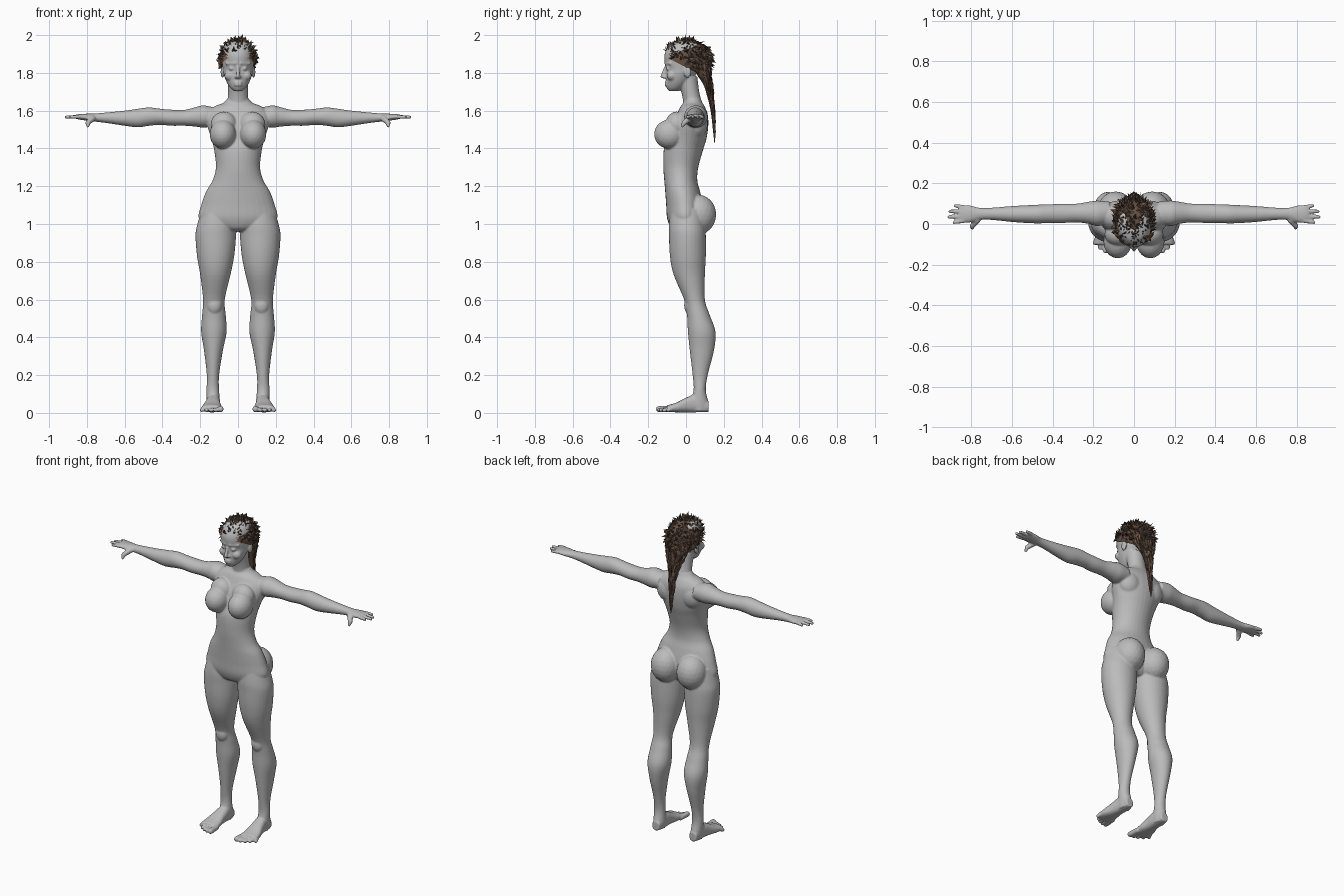
import bpy, bmesh, math, random
from mathutils import Vector, Matrix

random.seed(4)
cube = bpy.data.objects.get("Cube")
if cube:
    bpy.data.objects.remove(cube)


def material(name, rgb):
    m = bpy.data.materials.new(name)
    m.use_nodes = True
    m.diffuse_color = (*rgb, 1)
    bsdf = m.node_tree.nodes["Principled BSDF"]
    bsdf.inputs["Base Color"].default_value = (*rgb, 1)
    bsdf.inputs["Roughness"].default_value = 0.7
    return m


skin = material("grey clay", (.5, .5, .5))
browns = [material("mid brown", (.13, .08, .055)),
          material("dark brown", (.06, .04, .03)),
          material("light brown", (.2, .125, .085))]

# All shapes are laid out in hundredths and scaled down when finished.


def refine(rows, n=5):
    """Smooth interpolation between cross-section rows."""
    pad = [rows[0], *rows, rows[-1]]
    out = []
    for quad in zip(pad, pad[1:], pad[2:], pad[3:]):
        for k in range(n):
            u = k / n
            out.append([.5 * (2*b + (c-a)*u + (2*a-5*b+4*c-d)*u*u + (3*b-a-3*c+d)*u**3)
                        for a, b, c, d in zip(*quad)])
    return out + [list(rows[-1])]


def loft(bm, axis, rows, power=1, sides=32, n=5):
    """Rows are (position, low and high of first axis, low and high of second)."""
    rings = []
    for t, a0, a1, b0, b1 in refine(rows, n):
        ring = []
        for i in range(sides):
            w = math.tau * i / sides
            c, s = math.cos(w), math.sin(w)
            a = (a0 + a1) / 2 + (a1 - a0) / 2 * math.copysign(abs(c)**power, c)
            b = (b0 + b1) / 2 + (b1 - b0) / 2 * math.copysign(abs(s)**power, s)
            ring.append(bm.verts.new({"x": (t, a, b), "y": (a, t, b), "z": (a, b, t)}[axis]))
        rings.append(ring)
    for r, q in zip(rings, rings[1:]):
        for i in range(sides):
            j = (i + 1) % sides
            bm.faces.new((r[i], r[j], q[j], q[i]))
    bm.faces.new(rings[0])
    bm.faces.new(rings[-1])


def ball(bm, centre, radii, detail=3):
    m = Matrix.Translation(centre) @ Matrix.Diagonal((*radii, 1))
    return bmesh.ops.create_icosphere(bm, subdivisions=detail, radius=1, matrix=m)["verts"]


def finger(bm, p, q, r0, r1, n=14):
    p, q = Vector(p), Vector(q)
    for k in range(n + 1):
        r = r0 + (r1 - r0) * k / n
        ball(bm, p.lerp(q, k / n), (r, r, r), 2)


def finish(bm, name, mats):
    bmesh.ops.recalc_face_normals(bm, faces=bm.faces)
    bmesh.ops.scale(bm, vec=(.01, .01, .01), verts=bm.verts)
    me = bpy.data.meshes.new(name)
    bm.to_mesh(me)
    bm.free()
    for m in mats:
        me.materials.append(m)
    ob = bpy.data.objects.new(name, me)
    bpy.context.scene.collection.objects.link(ob)
    return ob


body = bmesh.new()

# Leg
loft(body, "z", [(108, 3, 19, -8, 9), (100, 1, 21.5, -9, 10), (94, 1, 22.5, -9, 10.5),
                 (83, 2, 21.7, -8.5, 10.5), (73, 4, 20, -6.5, 10), (60, 7, 18.5, -1, 10),
                 (52, 6.5, 19, .5, 12.5), (43, 6, 19.5, 1, 15.6), (33, 8, 18, 2, 14.8),
                 (20, 10, 16.5, 3.5, 11.5), (12, 10, 16.7, 4, 10.5), (5, 9.5, 16.5, 2, 12),
                 (1, 10, 16, 2, 12)])
ball(body, (12.5, 2, 57), (4, 3, 5))
# Foot and toes
loft(body, "y", [(12, 10.5, 15.5, .5, 6), (5, 9.5, 16.5, .3, 9.5), (0, 9.3, 17.5, .3, 8),
                 (-5, 8.6, 19, .3, 5.5), (-10, 8.5, 19.5, .5, 4)], power=.8)
for i in range(5):
    r = 1.7 if i == 0 else 1.3 - .06 * i
    finger(body, (9.6 + 2.3*i, -8, 2), (9.2 + 2.5*i, -14.3 + .35*i*i - .2*i, r + .3), r, r)
# Arm and palm
loft(body, "x", [(12, 0, 11, 152, 161.5), (18, -1, 11.5, 151, 162.8), (22, 0, 11, 151.5, 162),
                 (28, .8, 10, 152, 160.5), (35, .5, 10, 152, 160.5), (41, .5, 9.7, 152.5, 161),
                 (47, .3, 9.5, 152, 161.7), (53, .5, 9.2, 151.2, 161), (60, 1, 8.8, 152, 160),
                 (70, 2, 8, 153.5, 159), (76, 2, 8, 154.2, 158.5), (80, .8, 9, 154.7, 158.4),
                 (84, .6, 9.3, 155.3, 158.2), (86, 1.2, 9, 155.8, 157.8)])
# Fingers and thumb
for y, tip_y, tip_x in ((1.5, .8, 88.5), (3.8, 3.4, 91), (6.2, 6.2, 90.5), (8.3, 9, 87.8)):
    finger(body, (84, y, 156.8), (tip_x, tip_y, 156.6), 1.15, .9)
finger(body, (77, 2, 155.8), (79.5, -1, 153.6), 1.7, 1.4)
finger(body, (79.5, -1, 153.6), (79.5, -2, 151.8), 1.3, .9)
# Chest and seat muscles
ball(body, (8, -8.7, 147.5), (7, 8.2, 7.8))
ball(body, (7.5, -5, 152.5), (7, 6, 7))
ball(body, (9, 6.6, 105), (9, 9.4, 10.5))
ball(body, (8, 5.5, 153), (7.5, 6, 8))
# Eye, brow, cheek and ear
ball(body, (3.3, -9.2, 182.3), (1.6, 1.5, 1.2))
finger(body, (1.5, -10.6, 185), (6, -8.3, 185), .9, .8)
ball(body, (4.4, -7.6, 178.5), (2.8, 2.6, 2.6))
ball(body, (8.2, .8, 180.5), (1, 2, 3.2))

# Mirror the paired parts to the other side
copy = bmesh.ops.duplicate(body, geom=body.verts[:] + body.edges[:] + body.faces[:])
bmesh.ops.scale(body, vec=(-1, 1, 1), verts=[g for g in copy["geom"] if isinstance(g, bmesh.types.BMVert)])

# Torso
torso = [(166, 6, -1, 8), (164, 8, -1.5, 8.8), (162, 13, -3, 10), (158, 17, -5, 11.5),
         (152, 16.3, -8, 11.8), (145, 14, -10, 10.8), (139, 12.6, -11.8, 9), (130, 11.7, -12, 6.5),
         (123, 13.5, -11.5, 6), (117, 17, -11, 7.5), (110, 19.5, -10.5, 9), (103, 20.8, -10, 9),
         (98, 15, -8, 7), (96, 7, -5, 5)]
loft(body, "z", [(z, -w, w, f, b) for z, w, f, b in torso])
# Neck
loft(body, "z", [(158, -6, 6, -2, 10), (164, -5.6, 5.6, -1.5, 8.5), (170, -5.3, 5.3, -2.5, 7),
                 (178, -5.5, 5.5, -5, 6)])
# Head
head = [(170.3, 2, -9, -4), (172, 4, -10.2, -1), (175, 6, -10.5, 2), (179, 7.5, -10.7, 5),
        (182, 8, -10.4, 7), (185, 8.4, -11.2, 9), (190, 8.6, -11.3, 10), (195, 7, -8.5, 8),
        (197, 3, -4, 4)]
loft(body, "z", [(z, -w, w, f, b) for z, w, f, b in head])
# Nose and lips
finger(body, (0, -10.8, 183), (0, -12.4, 178.2), .8, 1.2)
ball(body, (0, -11.2, 177.8), (1.9, 1.1, .9))
for z in (174.9, 173.6):
    ball(body, (0, -10.2, z), (2.3, 1.2, .75))

# Fuse the parts into one smooth skin
body = finish(body, "body", [skin])
fuse = body.modifiers.new("fuse", "REMESH")
fuse.mode = "VOXEL"
fuse.voxel_size = .005
fuse.use_smooth_shade = True
soften = body.modifiers.new("soften", "SMOOTH")
soften.factor = .5
soften.iterations = 5


def lock(bm, root, direction, length, width, mat):
    """A pointed leaf-shaped tuft of hair."""
    d = direction.normalized()
    side = d.orthogonal().normalized()
    side.rotate(Matrix.Rotation(random.uniform(0, math.tau), 3, d))
    up = d.cross(side) * .4
    base = [bm.verts.new(root + d * length * .3 + o * width) for o in (side, up, -side, -up)]
    ends = [bm.verts.new(root), bm.verts.new(root + d * length)]
    for i in range(4):
        for e in ends:
            bm.faces.new((base[i], base[(i + 1) % 4], e)).material_index = mat


# Hair cap, cut along the slanted hairline
hair = bmesh.new()
centre, radii = Vector((0, .8, 187)), Vector((9.6, 12.3, 10.6))
ball(hair, centre, radii)
cut = bmesh.ops.bisect_plane(hair, geom=hair.verts[:] + hair.edges[:] + hair.faces[:],
                             plane_co=(0, 0, 183), plane_no=(0, .5, 1), clear_inner=True)
for f in hair.faces:
    f.material_index = 2 if f.calc_center_median().y < -5 else random.choice((0, 0, 1))

# Tufts all over the cap, swept outward and back
count = 420
for i in range(count):
    h = 1 - 1.5 * (i + .5) / count
    w = i * 2.39996
    n = Vector((math.cos(w) * math.sqrt(1 - h*h), math.sin(w) * math.sqrt(1 - h*h), h))
    p = centre + n * radii
    if p.z + .5 * p.y < 184:
        continue
    if p.y < -6 and p.z < 191:
        lock(hair, p, Vector((n.x, .6, .3)), 4, .7, 2)
        continue
    jitter = Vector([random.uniform(-.7, .7) for _ in range(3)])
    sweep = Vector((0, .4, -.5 if p.y > 3 else .1))
    lock(hair, p - n * .8, n * .75 + jitter + sweep, random.uniform(2.2, 4.2), 1.1,
         random.choice((0, 0, 1, 2)))
finish(hair, "hair_cap", browns)

# Tail of hair hanging down the back
tail = [(187, 8, 2, 12.5), (180, 7, 5, 13), (174, 4.5, 9, 13.8), (168, 2.8, 11, 14.5),
        (160, 1.8, 13, 15.3), (150, 1, 14.2, 15.5), (143, .1, 15, 15.3)]
hair = bmesh.new()
loft(hair, "z", [(z, -w, w, f, b) for z, w, f, b in tail], sides=10, n=3)
for f in hair.faces:
    f.material_index = random.choice((0, 0, 1))
path = refine(tail, 12)
for a, b in zip(path[:-12], path[12:]):
    for k in range(3):
        w = random.uniform(-.2, math.pi + .2)
        ends = [Vector((r[1] * math.cos(w), (r[2] + r[3]) / 2 + (r[3] - r[2]) / 2 * math.sin(w), r[0]))
                for r in (a, b)]
        step = ends[1] - ends[0]
        lock(hair, ends[0], step, step.length, .3 + a[1] * .1, random.choice((0, 0, 1, 2)))
finish(hair, "hair_tail", browns)
